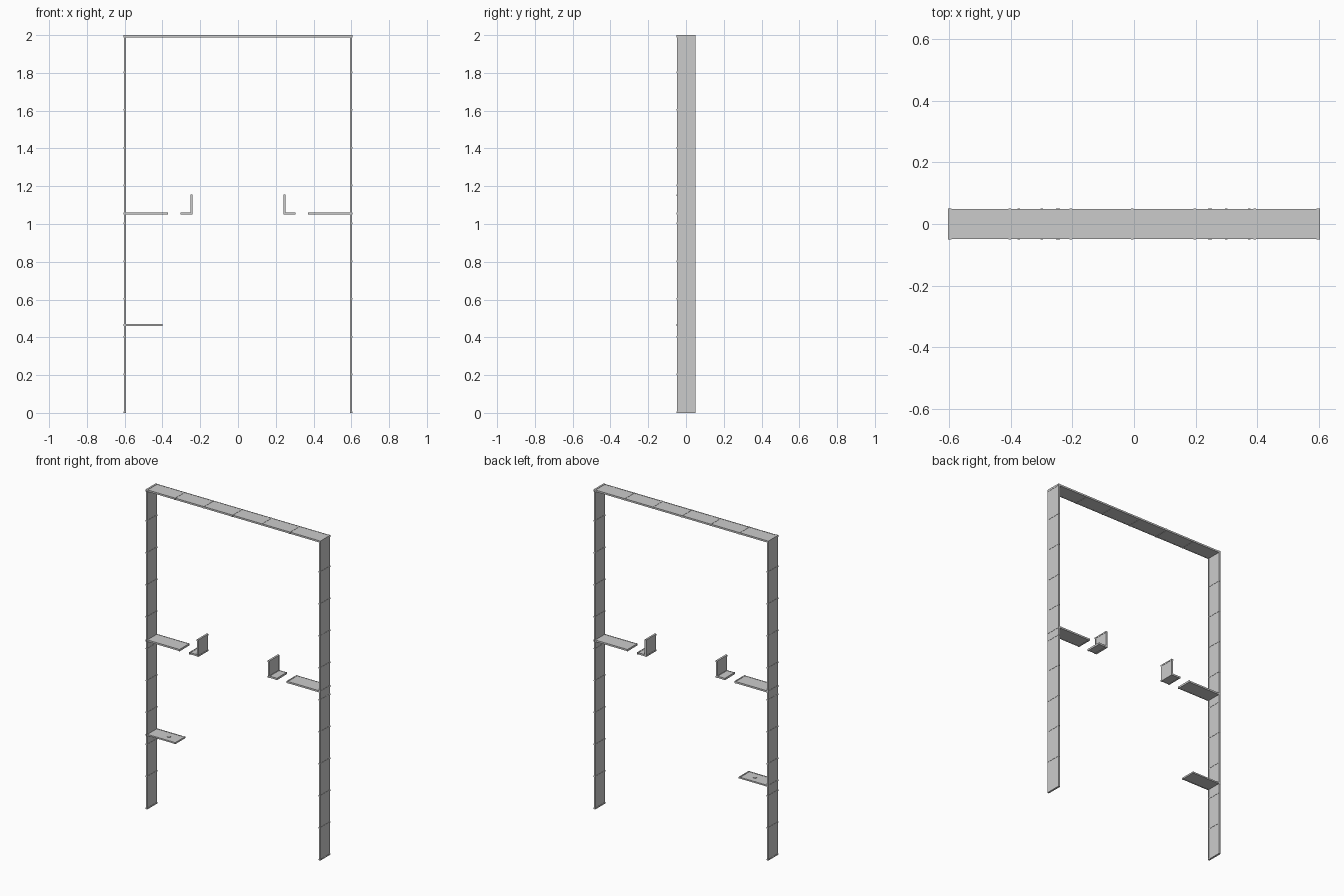
import bpy

if "Cube" in bpy.data.objects:
    bpy.data.objects.remove(bpy.data.objects["Cube"])

def box(name, x0, x1, y0, y1, z0, z1):
    bpy.ops.mesh.primitive_cube_add(size=1, location=((x0+x1)/2, (y0+y1)/2, (z0+z1)/2))
    o = bpy.context.object
    o.name = name
    o.scale = (x1-x0, y1-y0, z1-z0)
    return o

T = 0.0045    # half panel thickness
R = 0.006     # half thickness of rims and ribs

def panel(name, a, b, level, vertical, ribs, half=T, rim=R):
    """Thin panel with front/back rims and cross ribs, along z or x."""
    def part(label, s0, s1, y0, y1, h):
        if vertical:
            box(label, level-h, level+h, y0, y1, s0, s1)
        else:
            box(label, s0, s1, y0, y1, level-h, level+h)
    part(name + "_panel", a, b, -0.046, 0.048, half)
    part(name + "_front_rim", a, b, -0.048, -0.042, rim*0.9)
    part(name + "_back_rim", a, b, 0.044, 0.049, rim*0.9)
    for i, s in enumerate(ribs):
        s = min(max(s, a + 0.004), b - 0.004)
        part(f"{name}_rib_{i}", s-0.004, s+0.004, -0.05, 0.05, rim)

# Outer frame: two tall sides and the top
steps = [0.2*i + 0.004 for i in range(1, 10)]
for side, s in (("left", -1), ("right", 1)):
    panel(side + "_side", 0, 2.0, s*0.599, True, [0] + steps + [2])
    # Mid-height ledge, detached bracket foot and bracket upright
    lo, hi = sorted((s*0.37, s*0.605))
    panel(side + "_ledge", lo, hi, 1.055, False, [lo, hi])
    lo, hi = sorted((s*0.245, s*0.304))
    panel(side + "_bracket_foot", lo, hi, 1.055, False, [lo, hi])
    panel(side + "_bracket_upright", 1.049, 1.155, s*0.246, True, [1.049, 1.155])
panel("top", -0.605, 0.605, 1.994, False,
      [-0.605, -0.404, -0.205, -0.006, 0.197, 0.392, 0.605])

# Low shelf with a small button
panel("low_shelf", -0.605, -0.4, 0.465, False, [-0.605, -0.4], 0.003, 0.005)
bpy.ops.mesh.primitive_cylinder_add(vertices=16, radius=0.012, depth=0.005,
                                    location=(-0.478, 0, 0.469))
bpy.context.object.name = "shelf_button"
